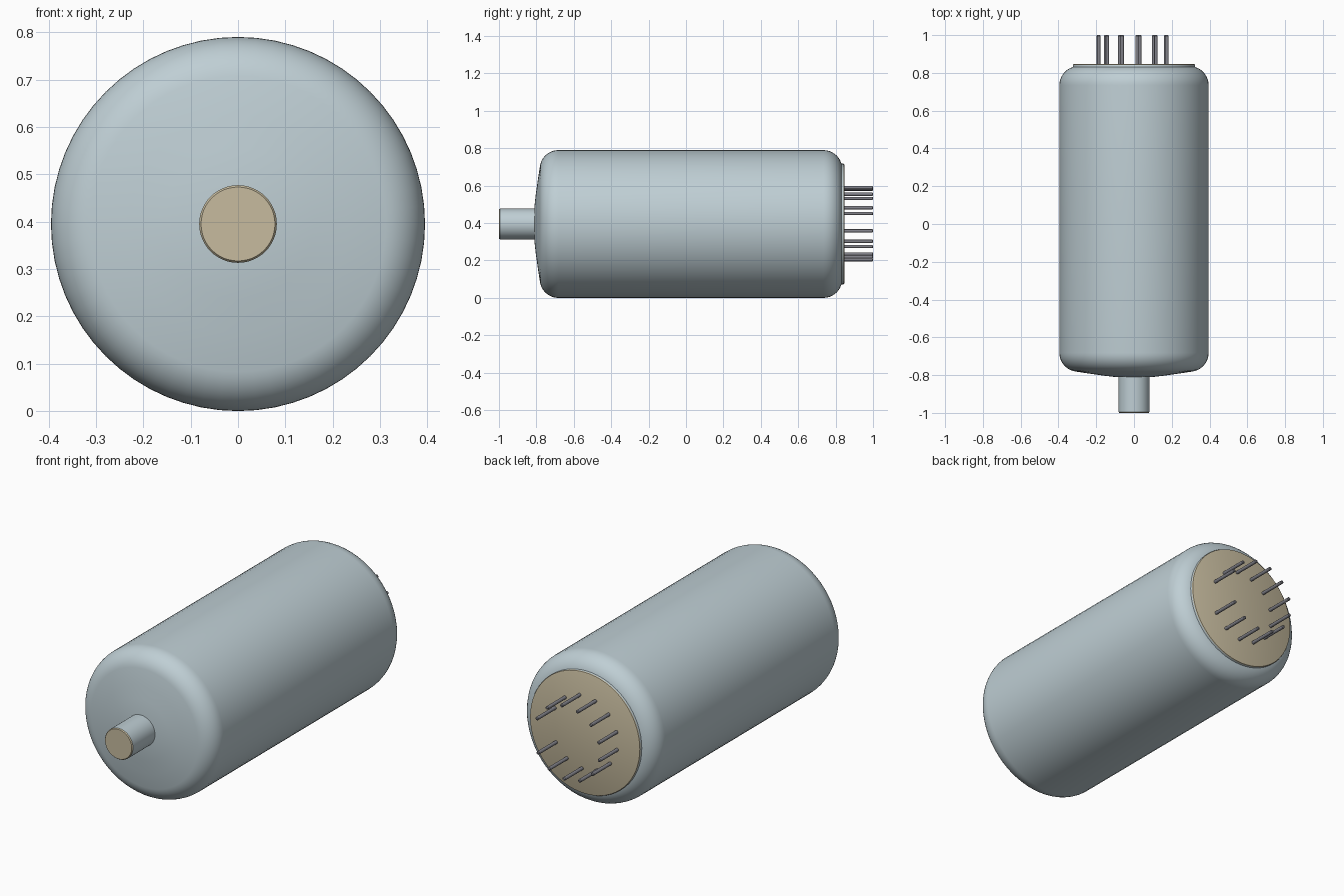
import bpy, bmesh, math

cube = bpy.data.objects.get("Cube")
if cube:
    bpy.data.objects.remove(cube, do_unlink=True)

R = 0.395  # envelope radius, also the height of the axis


def material(name, color):
    m = bpy.data.materials.new(name)
    m.use_nodes = True
    m.diffuse_color = (*color, 1)
    bsdf = next(n for n in m.node_tree.nodes if n.type == 'BSDF_PRINCIPLED')
    bsdf.inputs["Base Color"].default_value = (*color, 1)
    return m


glass = material("pale blue grey glass", (0.52, 0.62, 0.66))
tan = material("tan end face", (0.57, 0.50, 0.345))
metal = material("dark pin metal", (0.22, 0.22, 0.25))


def lathe(name, profile, mats, x=0, z=R, sides=64, cap_rule=None):
    """Revolve (radius, y) points around a y-parallel axis through (x, z)."""
    bm = bmesh.new()
    rings = []
    for r, y in profile:
        if r == 0:
            rings.append([bm.verts.new((0, y, 0))])
        else:
            rings.append([bm.verts.new((r * math.cos(a), y, r * math.sin(a)))
                          for a in (2 * math.pi * i / sides for i in range(sides))])
    for a, b in zip(rings, rings[1:]):
        for i in range(sides):
            j = (i + 1) % sides
            corners = [a[i % len(a)], a[j % len(a)], b[j % len(b)], b[i % len(b)]]
            bm.faces.new(list(dict.fromkeys(corners)))
    bmesh.ops.recalc_face_normals(bm, faces=bm.faces)
    if cap_rule:
        for f in bm.faces:
            f.material_index = int(cap_rule(f.calc_center_median().y))
    mesh = bpy.data.meshes.new(name)
    bm.to_mesh(mesh)
    bm.free()
    for m in mats:
        mesh.materials.append(m)
    ob = bpy.data.objects.new(name, mesh)
    bpy.context.collection.objects.link(ob)
    ob.location = (x, 0, z)
    bpy.ops.object.select_all(action='DESELECT')
    ob.select_set(True)
    bpy.context.view_layer.objects.active = ob
    bpy.ops.object.shade_smooth_by_angle(angle=math.radians(35))
    return ob


def arc(cr, cy, radius, start, end, steps=10):
    """Points of a rounded corner in the (radius, y) plane, angles in degrees."""
    angles = [math.radians(start + (end - start) * i / steps) for i in range(steps + 1)]
    return [(cr + radius * math.cos(a), cy + radius * math.sin(a)) for a in angles]


# Envelope: shallow dome in front, rounded shoulders, flat back
body = [(0, -0.814), (0.09, -0.811), (0.16, -0.803), (0.23, -0.793)]
body += arc(R - 0.1, -0.682, 0.1, -80, 0)
body += arc(R - 0.1, 0.735, 0.1, 0, 90)
body += [(0, 0.835)]
lathe("envelope", body, [glass])

# Front stem with a tan end
lathe("front_stem", [(0, -1.0), (0.078, -1.0), (0.082, -0.995), (0.082, -0.79), (0, -0.79)],
      [glass, tan], sides=48, cap_rule=lambda y: y < -0.99)

# Back base disc with a tan face and eased rim
lathe("base_disc", [(0, 0.81), (0.323, 0.81), (0.323, 0.841), (0.321, 0.845),
                    (0.316, 0.847), (0, 0.847)],
      [glass, tan], cap_rule=lambda y: y > 0.84)

# Ring of twelve contact pins on thirteen positions, one left free
PIN = 0.009
for k in range(1, 13):
    a = 2 * math.pi * k / 13 - math.radians(2)
    lathe(f"contact_pin_{k}",
          [(0, 0.83), (PIN, 0.83), (PIN, 0.996), (PIN * 0.6, 1.0), (0, 1.0)], [metal],
          x=0.194 * math.cos(a), z=R + 0.003 + 0.194 * math.sin(a), sides=12)
